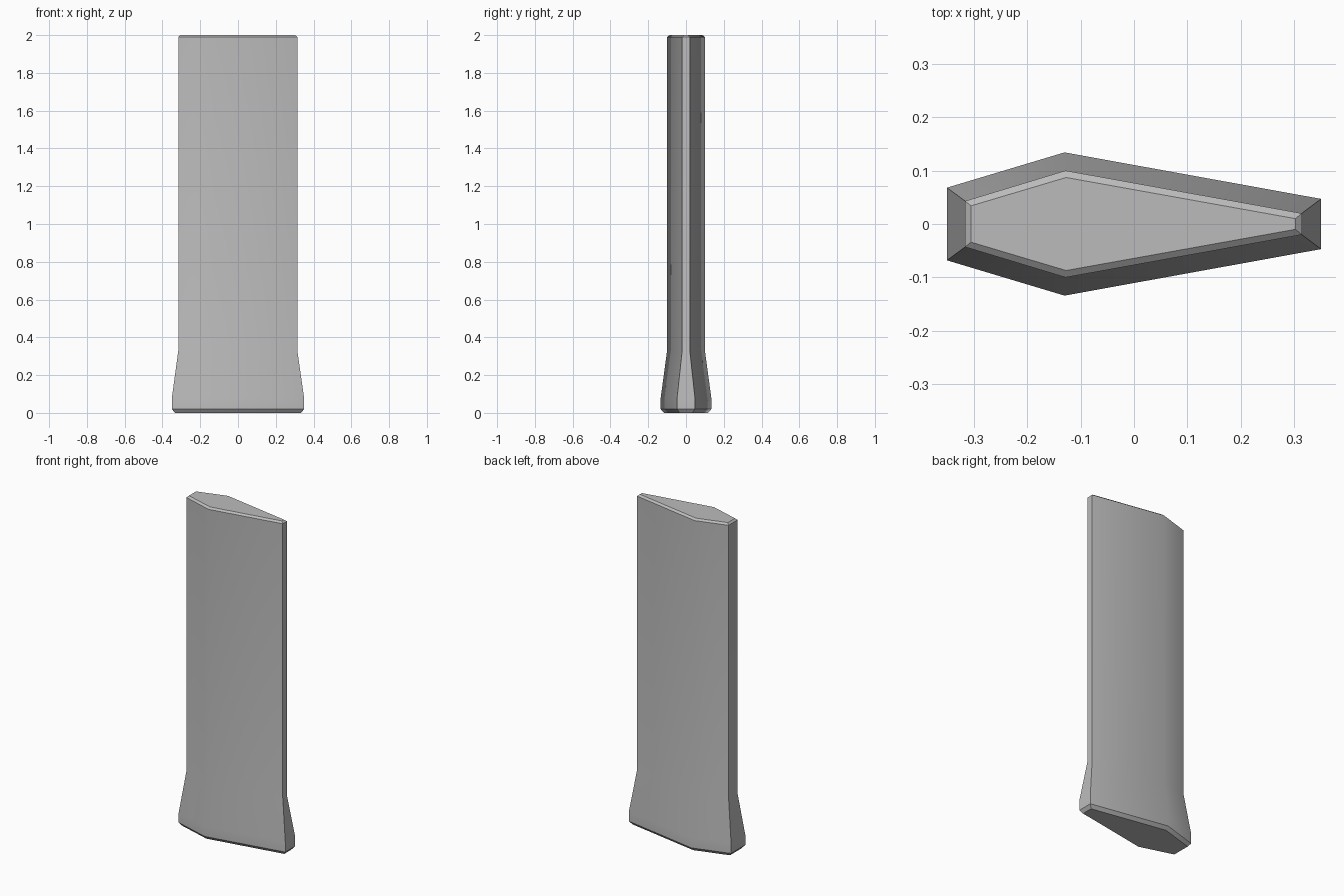
import bpy
import bmesh

cube = bpy.data.objects.get("Cube")
if cube:
    bpy.data.objects.remove(cube, do_unlink=True)

# Plain grey surface
grey = bpy.data.materials.new("plain grey")
grey.use_nodes = True
colour = (0.5, 0.5, 0.5, 1)
grey.diffuse_color = colour
grey.node_tree.nodes["Principled BSDF"].inputs["Base Color"].default_value = colour

# Half sections (left end, widest ridge, right end) at each height
slim = [(-0.316, 0.043), (-0.128, 0.1), (0.314, 0.02)]
flared = [(-0.35, 0.068), (-0.13, 0.134), (0.35, 0.047)]
sections = [
    (0.0, [(-0.334, 0.056), (-0.13, 0.117), (0.334, 0.034)]),
    (0.02, flared),
    (0.08, flared),
    (0.33, slim),
    (1.99, slim),
    (2.0, [(-0.305, 0.034), (-0.127, 0.087), (0.302, 0.01)]),
]

# Loft the six-sided sections into a closed pillar
bm = bmesh.new()
rings = []
for z, half in sections:
    outline = [(x, -y) for x, y in half] + [(x, y) for x, y in reversed(half)]
    rings.append([bm.verts.new((x, y, z)) for x, y in outline])
for low, high in zip(rings, rings[1:]):
    for i in range(len(low)):
        j = (i + 1) % len(low)
        bm.faces.new((low[i], low[j], high[j], high[i]))
bm.faces.new(list(reversed(rings[0])))
bm.faces.new(rings[-1])
bmesh.ops.recalc_face_normals(bm, faces=bm.faces)

mesh = bpy.data.meshes.new("flared_pillar")
bm.to_mesh(mesh)
bm.free()
mesh.materials.append(grey)
pillar = bpy.data.objects.new("flared_pillar", mesh)
bpy.context.collection.objects.link(pillar)

# Soft flanks, crisp rims and ends
bpy.ops.object.select_all(action='DESELECT')
pillar.select_set(True)
bpy.context.view_layer.objects.active = pillar
bpy.ops.object.shade_smooth_by_angle(angle=0.52)
